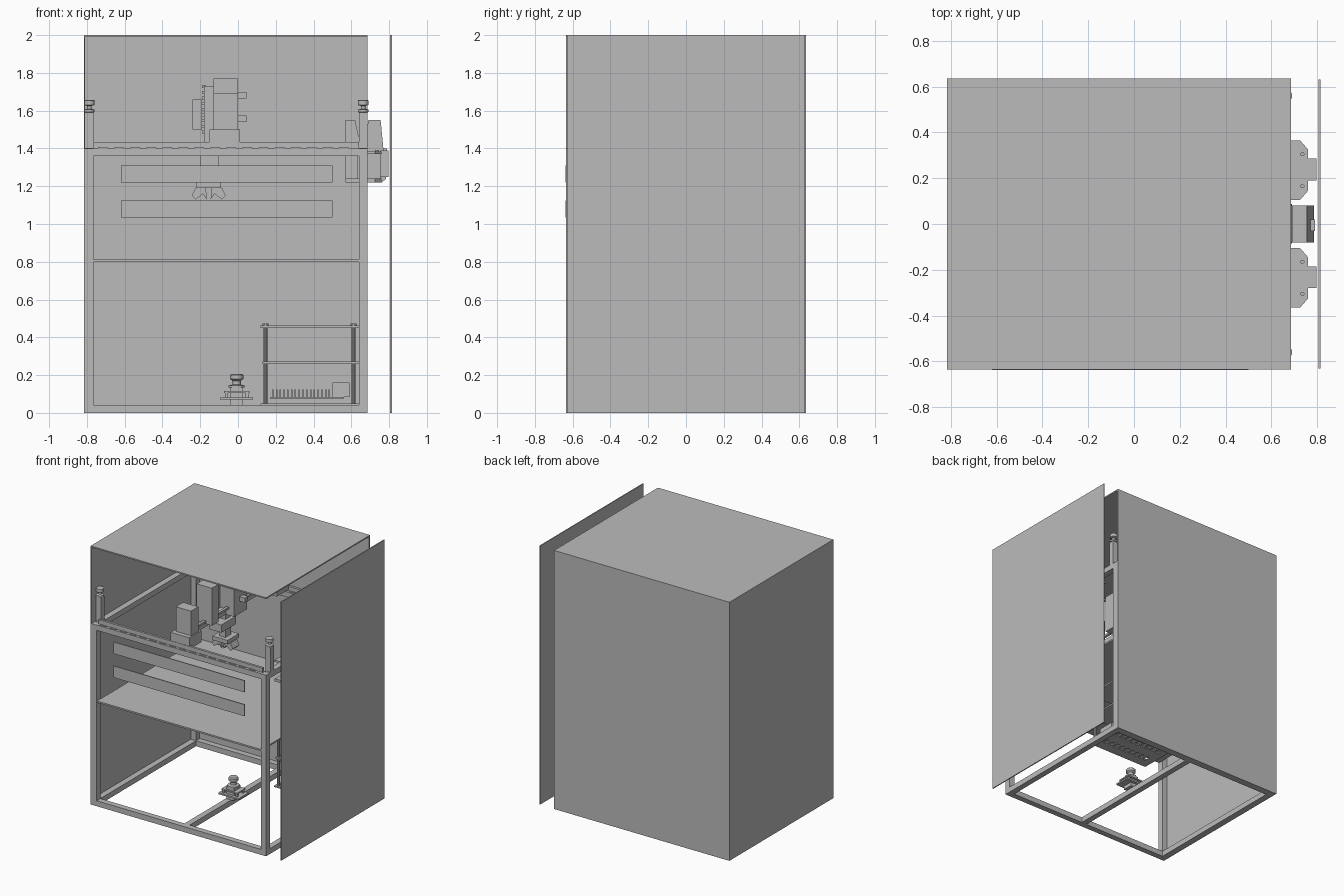
import bpy, bmesh, math
from mathutils import Vector

cube = bpy.data.objects.get("Cube")
if cube:
    bpy.data.objects.remove(cube, do_unlink=True)

grey = bpy.data.materials.new("plain_grey")
grey.use_nodes = True
COLOUR = (0.5, 0.5, 0.5, 1)
grey.diffuse_color = COLOUR
grey.node_tree.nodes["Principled BSDF"].inputs["Base Color"].default_value = COLOUR


def finish(name, bm):
    bmesh.ops.recalc_face_normals(bm, faces=bm.faces)
    mesh = bpy.data.meshes.new(name)
    bm.to_mesh(mesh)
    bm.free()
    mesh.materials.append(grey)
    obj = bpy.data.objects.new(name, mesh)
    bpy.context.collection.objects.link(obj)
    return obj


def add_box(bm, x, y, z):
    """Box from three (low, high) ranges."""
    verts = bmesh.ops.create_cube(bm, size=1)["verts"]
    for v in verts:
        v.co = Vector([(r[0] + r[1]) / 2 + c * (r[1] - r[0]) for r, c in zip((x, y, z), v.co)])


def box(name, x, y, z):
    bm = bmesh.new()
    add_box(bm, x, y, z)
    return finish(name, bm)


def boxes(name, items):
    bm = bmesh.new()
    for item in items:
        add_box(bm, *item)
    return finish(name, bm)


def lathe(name, x, y, profile, sides=20):
    """Turned part from (radius, z) points."""
    bm = bmesh.new()
    rings = [[bm.verts.new((x + r * math.cos(a), y + r * math.sin(a), z))
              for a in [math.tau * i / sides for i in range(sides)]] for r, z in profile]
    for a, b in zip(rings, rings[1:]):
        for i in range(sides):
            j = (i + 1) % sides
            bm.faces.new((a[i], a[j], b[j], b[i]))
    bm.faces.new(rings[0])
    bm.faces.new(rings[-1])
    return finish(name, bm)


def prism(name, points, axis, low, high):
    """Outline extruded along y (points are x, z) or z (points are x, y)."""
    bm = bmesh.new()
    place = (lambda p, d: (p[0], d, p[1])) if axis == "y" else (lambda p, d: (p[0], p[1], d))
    face = bm.faces.new([bm.verts.new(place(p, low)) for p in points])
    out = bmesh.ops.extrude_face_region(bm, geom=[face])["geom"]
    step = Vector(place((0, 0), high - low))
    bmesh.ops.translate(bm, vec=step, verts=[g for g in out if isinstance(g, bmesh.types.BMVert)])
    return finish(name, bm)


# Outer skins: roof, back, left-hand wall and the detached side panel
W, E, S, N, T = -0.81, 0.685, -0.635, 0.635, 0.045
box("roof", (W, E), (S, N), (1.99, 2))
box("back_wall", (W, E), (N - 0.01, N), (0, 2))
box("side_wall", (W - 0.006, W), (S, N), (0, 2))
box("detached_side_panel", (0.806, 0.814), (-0.63, 0.63), (0, 2))

# Frame of square tube, with short posts and stacked knobs above each corner
N -= 0.01
for side, x in (("right", W), ("left", E - T)):
    for end, y in (("front", S), ("back", N - T)):
        box(f"{end}_{side}_post", (x, x + T), (y, y + T), (0, 1.4))
        ky = -0.56 if end == "front" else 0.56
        box(f"{end}_{side}_upper_post", (x, x + T), (ky - 0.02, ky + 0.02), (1.36, 1.59))
        lathe(f"{end}_{side}_knob", x + T / 2, ky,
              [(0.012, 1.59), (0.028, 1.592), (0.028, 1.605), (0.012, 1.61), (0.012, 1.625),
               (0.028, 1.63), (0.028, 1.655), (0.01, 1.657)], 16)
    for level, z in (("lower", 0), ("upper", 1.36)):
        box(f"{side}_{level}_beam", (x, x + T), (S + T, N - T), (z, z + 0.042))
for end, y in (("front", S), ("back", N - T)):
    for level, z in (("lower", 0), ("upper", 1.36)):
        box(f"{end}_{level}_beam", (W + T, E - T), (y, y + T), (z, z + 0.042))
    box(f"{end}_rail", (W + T, E - T), (y + 0.022, y + 0.04), (1.402, 1.435))
    boxes(f"{end}_rail_clips", [((-0.74 + i * 0.085, -0.69 + i * 0.085), (y + 0.005, y + 0.015),
                                 (1.4, 1.408)) for i in range(16)])
box("floor_beam", (-0.045, 0), (S + T, N - T), (0, 0.042))
box("shelf", (W + T, E - T), (S + 0.005, N), (0.8, 0.812))
for name, z in (("upper", 1.22), ("lower", 1.035)):
    box(f"{name}_front_strip", (-0.62, 0.5), (S - 0.002, S + 0.006), (z, z + 0.09))

# Gantry: motor towers at both ends, a cross beam, and a tool carriage
for end, s in (("front", 1), ("back", -1)):
    y = sorted((-0.575 * s, -0.485 * s))
    box(f"{end}_gantry_motor", (-0.13, 0), y, (1.5, 1.69))
    box(f"{end}_gantry_foot", (-0.15, 0.01), sorted((-0.61 * s, -0.46 * s)), (1.41, 1.5))
box("gantry_beam", (-0.12, -0.075), (-0.5, 0.5), (1.44, 1.485))
box("gantry_belt_cover", (-0.07, -0.05), (-0.48, 0.48), (1.49, 1.505))
box("carriage_tall_motor", (-0.13, 0), (-0.32, -0.24), (1.48, 1.77))
box("carriage_plate", (-0.18, -0.13), (-0.05, 0.14), (1.4, 1.73))
boxes("carriage_rack_teeth", [((-0.19, -0.17), (0, 0.08), (1.48 + 0.03 * i, 1.495 + 0.03 * i))
                              for i in range(9)])
box("carriage_motor", (-0.24, -0.19), (-0.02, 0.12), (1.5, 1.66))
box("carriage_body", (-0.125, -0.005), (-0.04, 0.12), (1.44, 1.65))
boxes("carriage_plugs", [((0, 0.045), (0.02, 0.06), (z, z + 0.035)) for z in (1.54, 1.665)])
box("tool_stem", (-0.18, -0.13), (0.03, 0.1), (1.2, 1.42))
box("tool_block", (-0.2, -0.1), (-0.06, 0.12), (1.3, 1.36))
box("gripper_body", (-0.22, -0.09), (0.0, 0.14), (1.19, 1.22))
for side, s in (("right", -1), ("left", 1)):
    prism(f"{side}_gripper_jaw", [(-0.155 + s * a, z) for a, z in
          ((0.015, 1.19), (0.07, 1.19), (0.09, 1.15), (0.07, 1.13), (0.03, 1.16), (0.01, 1.13))],
          "y", 0.03, 0.11)

# Side units: a pair of chamfered brackets with motors, and a sloping one between
for end, c in (("front", -0.235), ("back", 0.235)):
    outline = [(0.57, -0.13), (0.725, -0.13), (0.76, -0.09), (0.76, 0.09), (0.725, 0.13), (0.57, 0.13)]
    prism(f"{end}_bracket_top", [(x, c + y) for x, y in outline], "z", 1.37, 1.385)
    prism(f"{end}_bracket_base", [(x, c + y) for x, y in outline], "z", 1.22, 1.24)
    box(f"{end}_bracket_block", (0.63, 0.755), (c - 0.07, c + 0.07), (1.24, 1.37))
    box(f"{end}_bracket_motor", (0.755, 0.797), (c - 0.045, c + 0.05), (1.25, 1.39))
    for s in (-0.07, 0.07):
        lathe(f"{end}_bracket_screw", 0.735, c + s, [(0.009, 1.385), (0.009, 1.392)], 12)
prism("sloping_unit", [(0.69, 1.55), (0.755, 1.55), (0.785, 1.24), (0.76, 1.22), (0.64, 1.22)],
      "y", -0.08, 0.08)
for y in (-0.085, 0.08):
    prism("sloping_unit_cheek", [(0.57, 1.55), (0.62, 1.55), (0.69, 1.23), (0.57, 1.23)],
          "y", y, y + 0.008)
box("sloping_unit_plug", (0.74, 0.79), (-0.03, 0.02), (1.3, 1.4))

# Electronics rack with a slotted base
bm = bmesh.new()
bmesh.ops.create_grid(bm, x_segments=11, y_segments=5, size=0.5)
for v in bm.verts:
    v.co = Vector((0.38 + v.co.x * 0.52, 0.435 + v.co.y * 0.33, 0.05))
slots = [f for f in bm.faces if abs(f.calc_center_median().x - 0.38) < 0.22
         and 0.03 < abs(f.calc_center_median().y - 0.435) < 0.1]
bmesh.ops.inset_individual(bm, faces=slots, thickness=0.013)
bmesh.ops.delete(bm, geom=slots, context="FACES")
base = finish("rack_slotted_base", bm)
base.modifiers.new("thickness", "SOLIDIFY").thickness = 0.01
box("rack_middle_shelf", (0.13, 0.64), (0.27, 0.6), (0.26, 0.272))
box("rack_top", (0.12, 0.64), (0.27, 0.6), (0.45, 0.462))
for x in (0.145, 0.612):
    for y in (0.29, 0.58):
        lathe("rack_post", x, y, [(0.01, 0.05), (0.01, 0.46), (0.016, 0.46), (0.016, 0.472)], 10)
box("circuit_board", (0.17, 0.56), (0.31, 0.55), (0.075, 0.085))
boxes("circuit_board_pins", [((x, x + 0.008), (0.33, 0.52), (0.085, 0.125))
                             for x in [0.18 + 0.02 * i for i in range(16)]])
box("power_socket", (0.5, 0.59), (0.32, 0.45), (0.085, 0.16))

# Push button on its bracket over the floor beam
B = -0.045
boxes("button_bracket", [((-0.095, 0.08), (B - 0.06, B + 0.06), (0.07, 0.082)),
                         ((-0.075, 0.06), (B - 0.05, B + 0.05), (0.105, 0.115)),
                         ((-0.04, 0.025), (B - 0.04, B + 0.04), (0.042, 0.135))])
boxes("button_bracket_legs", [((x, x + 0.015), (y, y + 0.015), (0.082, 0.105))
                              for x in (-0.07, 0.04) for y in (B - 0.045, B + 0.03)])
button = lathe("push_button", -0.007, B, [(0.042, 0.135), (0.042, 0.145), (0.022, 0.15), (0.022, 0.17),
                                          (0.035, 0.18), (0.035, 0.2), (0.028, 0.207)], 24)

# Smooth the turned parts, keeping sharp rims
bpy.ops.object.select_all(action="DESELECT")
for obj in bpy.context.scene.objects:
    if any(word in obj.name for word in ("knob", "button", "screw", "rack_post")) and "bracket_" not in obj.name:
        obj.select_set(True)
bpy.context.view_layer.objects.active = button
bpy.ops.object.shade_smooth_by_angle()
